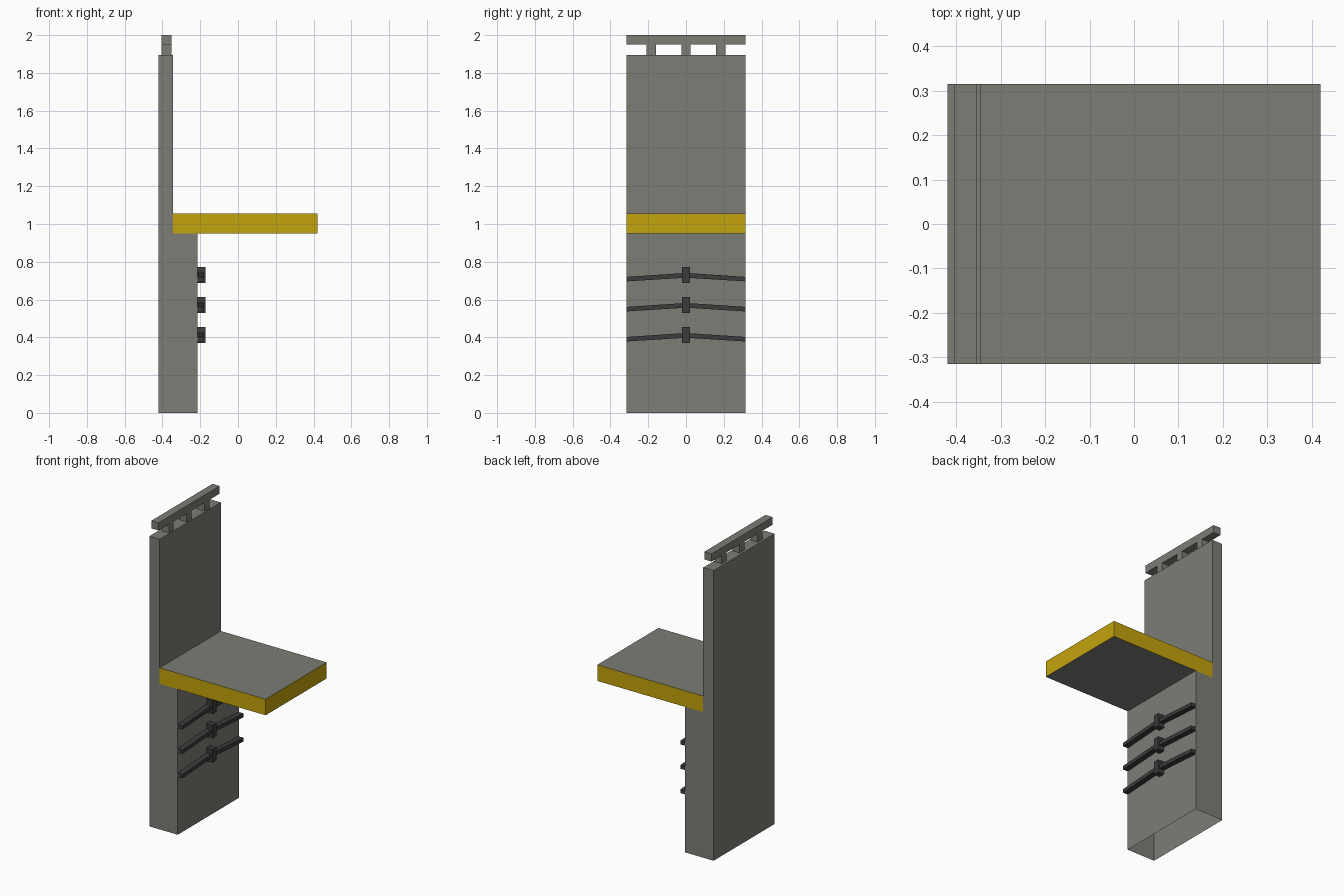
import bpy, bmesh

if "Cube" in bpy.data.objects:
    bpy.data.objects.remove(bpy.data.objects["Cube"])


def material(name, rgb):
    m = bpy.data.materials.new(name)
    m.diffuse_color = (*rgb, 1)
    m.use_nodes = True
    m.node_tree.nodes["Principled BSDF"].inputs["Base Color"].default_value = m.diffuse_color
    return m


GREY = material("warm grey", (0.205, 0.205, 0.184))
YELLOW = material("safety yellow", (0.56, 0.37, 0.004))
DARK = material("dark grey", (0.045, 0.045, 0.045))
HALF = 0.315  # half width in y


def extrude(name, pts, axis, lo, hi, mats, skip=None, paint=None):
    """Extrude a closed 2D profile along x or y; optionally drop faces or paint them."""
    bm = bmesh.new()
    place = (lambda p, t: (t, *p)) if axis == "x" else (lambda p, t: (p[0], t, p[1]))
    a = [bm.verts.new(place(p, lo)) for p in pts]
    b = [bm.verts.new(place(p, hi)) for p in pts]
    n = len(pts)
    bm.faces.new(a)
    bm.faces.new(b[::-1])
    for i in range(n):
        j = (i + 1) % n
        bm.faces.new((a[i], b[i], b[j], a[j]))
    bmesh.ops.recalc_face_normals(bm, faces=bm.faces)
    for f in bm.faces:
        if paint and paint(f):
            f.material_index = 1
    if skip:
        drop = [f for f in bm.faces if skip(f)]
        bmesh.ops.delete(bm, geom=drop, context="FACES_ONLY")
    me = bpy.data.meshes.new(name)
    bm.to_mesh(me)
    bm.free()
    for m in mats:
        me.materials.append(m)
    ob = bpy.data.objects.new(name, me)
    bpy.context.collection.objects.link(ob)
    return ob


def box(name, x, y, z, mats, **kw):
    return extrude(name, [(x[0], z[0]), (x[1], z[0]), (x[1], z[1]), (x[0], z[1])],
                   "y", y[0], y[1], mats, **kw)


# Hollow upright with a thicker lower half, open underneath
extrude("upright", [(-0.42, 0), (-0.215, 0), (-0.215, 0.95), (-0.345, 0.95),
                    (-0.345, 1.895), (-0.42, 1.895)], "y", -HALF, HALF, [GREY],
        skip=lambda f: all(v.co.z < 0.001 for v in f.verts))

# Shelf: grey top and underside, yellow edges
box("shelf", (-0.345, 0.42), (-HALF, HALF), (0.95, 1.055), [GREY, YELLOW],
    paint=lambda f: abs(f.normal.z) < 0.5)

# Top rail on three short posts
RAIL_X = (-0.405, -0.353)
box("top_rail", RAIL_X, (-HALF, HALF), (1.95, 2.0), [GREY])
for i, y in enumerate((-0.185, 0, 0.185)):
    box(f"rail_post_{i + 1}", RAIL_X, (y - 0.025, y + 0.025), (1.895, 1.95), [GREY],
        skip=lambda f: abs(f.normal.z) > 0.5)

# Three bent bars with centre clamps on the lower front
for i, z in enumerate((0.73, 0.571, 0.412)):
    extrude(f"bent_bar_{i + 1}",
            [(-HALF, z - 0.034), (0, z - 0.014), (HALF, z - 0.034),
             (HALF, z - 0.01), (0, z + 0.011), (-HALF, z - 0.01)],
            "x", -0.215, -0.18, [DARK])
    box(f"bar_clamp_{i + 1}", (-0.215, -0.171), (-0.02, 0.02),
        (z - 0.043, z + 0.043), [DARK])
